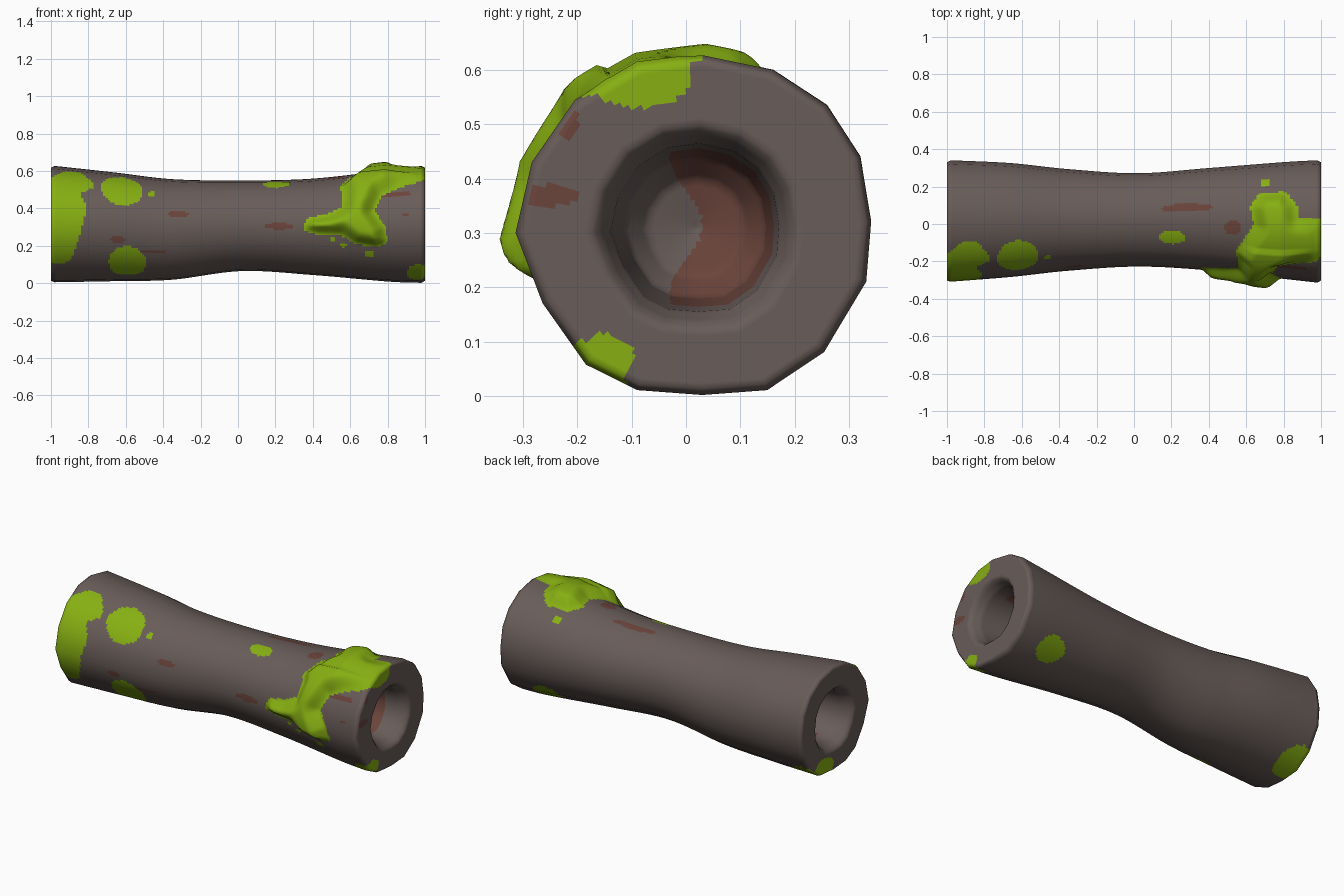
import bpy, bmesh, math
from mathutils import Vector

if "Cube" in bpy.data.objects:
    bpy.data.objects.remove(bpy.data.objects["Cube"])

def material(name, rgb):
    m = bpy.data.materials.new(name)
    m.diffuse_color = (*rgb, 1)
    m.use_nodes = True
    m.node_tree.nodes["Principled BSDF"].inputs["Base Color"].default_value = m.diffuse_color
    return m

BARK, MOSS, RUST = 0, 1, 2
mats = [material("bark", (.138, .107, .098)),
        material("moss_green", (.24, .43, .006)),
        material("rotten_brown", (.145, .058, .044))]

# 16-sided cross-section (y, z) from the front over the top and round the back
SECTION = [(-.315, .3), (-.285, .43), (-.205, .545), (-.09, .612), (.03, .627), (.16, .6),
           (.26, .535), (.322, .44), (.342, .32), (.333, .21), (.255, .08), (.15, .01),
           (.03, .001), (-.09, .01), (-.185, .057), (-.265, .17)]
SECTION = [Vector(((y - .0175) / .329, (z - .314) / .314)) for y, z in SECTION]
SUB = 10
unit = []
for i, p in enumerate(SECTION):
    q = SECTION[(i + 1) % 16]
    unit += [p.lerp(q, k / SUB) for k in range(SUB)]
angles = [math.degrees(math.atan2(p[1], -p[0])) for p in unit]
N = len(unit)

# outer stations: x, y min, y max, z min, z max
outer = [(-.98, -.305, .345, .004, .628), (-.66, -.28, .33, .01, .593),
         (-.35, -.247, .297, .018, .557), (.02, -.225, .275, .064, .55),
         (.4, -.245, .303, .043, .56), (.8, -.29, .335, .008, .605),
         (.98, -.31, .345, .001, .628)]
outer = [Vector((x, (a + b) / 2, (c + d) / 2, (b - a) / 2, (d - c) / 2)) for x, a, b, c, d in outer]

# hollow end stations: x, radius
hollow = [(1, .303), (1, .19), (.985, .175), (.94, .155), (.85, .145), (.72, .13), (.67, .09), (.65, .0005)]
right = [Vector((x, .018, .31, r, r)) for x, r in hollow]
left = [Vector((-x, .018, .31, r, r)) for x, r in reversed(hollow)]
for s in (left[-1], right[0]):
    s[1], s[2], s[3], s[4] = .018, .315, .317, .303

def catmull(p, i, t):
    a, b, c, d = (p[max(0, min(len(p) - 1, i + k))] for k in (-1, 0, 1, 2))
    return .5 * (2 * b + (c - a) * t + (2 * a - 5 * b + 4 * c - d) * t * t + (3 * b - a - 3 * c + d) * t ** 3)

rings = []                      # (station, is_outer)
def straight(p, step, is_outer=False):
    for a, b in zip(p, p[1:]):
        n = max(1, round(math.hypot(b[0] - a[0], b[3] - a[3]) / step))
        rings.extend((a.lerp(b, k / n), is_outer) for k in range(n))
straight(left, .0125)
straight([left[-1], outer[0]], .0125, True)
for i in range(len(outer) - 1):
    n = round((outer[i + 1][0] - outer[i][0]) / .0115)
    rings.extend((catmull(outer, i, k / n), True) for k in range(n))
straight([outer[-1], right[0]], .0125, True)
straight(right, .0125)
rings.append((right[-1], False))

# moss outlines in (x, angle above the front in degrees)
big_moss = [(.35, 3), (.38, 12), (.48, 15), (.55, 22), (.56, 40), (.54, 52), (.58, 66), (.64, 84),
            (.62, 103), (.67, 117), (.8, 119), (.87, 107), (.88, 92), (1.02, 92), (1.02, 56),
            (.97, 47), (.86, 42), (.77, 34), (.73, 16), (.79, 0), (.8, -18), (.74, -24),
            (.62, -20), (.55, -10), (.42, -9), (.36, -5)]
end_moss = [(-1.02, -43), (-.9, -42), (-.86, -20), (-.84, -5), (-.82, 10), (-.81, 22), (-.85, 35),
            (-.78, 43), (-.78, 53), (-.84, 68), (-.92, 68), (-1.02, 52)]
# spots: x, angle, half length, half angle
moss_spots = [(-.62, 46, .11, 22), (-.46, 43, .02, 4), (-.59, -41, .1, 20), (.205, 67, .07, 9),
              (.96, -56, .06, 12), (.7, 130, .025, 5), (.7, -32, .027, 4), (.51, -16, .015, 3),
              (.56, -22, .02, 2.5), (.76, -129, .09, 15), (-.95, -117, .1, 21)]
rust_spots = [(-.32, 18, .055, 4), (-.64, -14, .038, 4), (-.46, -27, .075, 2), (.22, 0, .075, 4),
              (.85, 34, .08, 3), (.9, 10, .03, 1), (.28, 103, .14, 5), (.53, 80, .045, 8)]
# spots on the cut ends: side, y, z, half width, half height
end_spots = [(1, -.085, .585, .095, .057, MOSS), (1, -.15, .07, .055, .045, MOSS),
             (-1, .12, .05, .09, .06, MOSS), (1, -.25, .368, .052, .02, RUST), (1, -.22, .5, .025, .024, RUST)]
DEG = .3 * math.pi / 180

def depth_inside(poly, x, a):
    """Distance to the outline for points inside it, otherwise 0."""
    inside, best, pv = False, 9, Vector((x, a * DEG))
    for (x0, a0), (x1, a1) in zip(poly, poly[1:] + poly[:1]):
        if (a0 > a) != (a1 > a) and x < x0 + (a - a0) * (x1 - x0) / (a1 - a0):
            inside = not inside
        p, e = Vector((x0, a0 * DEG)), Vector((x1 - x0, (a1 - a0) * DEG))
        t = max(0, min(1, (pv - p).dot(e) / e.dot(e)))
        best = min(best, (pv - p - t * e).length)
    return best if inside else 0

def in_spot(x, y, cx, cy, hx, hy):
    return ((x - cx) / hx) ** 2 + ((y - cy) / hy) ** 2 < 1

# raised moss thickness
def lift(x, a):
    if x < .34 or not -30 < a < 122:
        return 0
    t = min(1, depth_inside(big_moss, x, a) / .085)
    return .062 * t * t * (3 - 2 * t) * max(.15, min(1, (1.0 - x) / .22)) * (1 if a < 60 else .75)

# log body: round positions first for smooth normals, then faceted ones
round_co, flat_co = [], []
for s, is_outer in rings:
    for p, a in zip(unit, angles):
        h = lift(s[0], a) if is_outer else 0
        d = p.normalized()
        for target, q in ((round_co, d), (flat_co, p)):
            target.append((s[0], s[1] + q[0] * s[3] + d[0] * h, s[2] + q[1] * s[4] + d[1] * h))

faces, colours = [], []
for i in range(len(rings) - 1):
    x = (rings[i][0][0] + rings[i + 1][0][0]) / 2
    is_outer = rings[i][1]
    for j in range(N):
        k = (j + 1) % N
        f = (i * N + j, (i + 1) * N + j, (i + 1) * N + k, i * N + k)
        faces.append(f)
        c = BARK
        y = (flat_co[f[0]][1] + flat_co[f[2]][1]) / 2
        z = (flat_co[f[0]][2] + flat_co[f[2]][2]) / 2
        if is_outer:
            a = math.degrees(math.atan2(unit[j][1] + unit[k][1], -unit[j][0] - unit[k][0]))
            if any(in_spot(x, a, *s) for s in rust_spots):
                c = RUST
            if any(in_spot(x, a, *s) for s in moss_spots) or depth_inside(end_moss, x, a) \
                    or depth_inside(big_moss, x, a):
                c = MOSS
        elif abs(x) > .99:
            for side, cy, cz, hy, hz, col in end_spots:
                if side * x > 0 and in_spot(y, z, cy, cz, hy, hz):
                    c = col
        elif abs(x) < .86 and y > .0 + .03 * math.sin(z * 25):
            c = RUST            # rotten core
        colours.append(c)

mesh = bpy.data.meshes.new("hollow_log")
mesh.from_pydata(round_co, [], faces)
for m in mats:
    mesh.materials.append(m)
mesh.update()
normals = [v.normal.copy() for v in mesh.vertices]
for v, co in zip(mesh.vertices, flat_co):
    v.co = co
mesh.polygons.foreach_set("material_index", colours)
mesh.polygons.foreach_set("use_smooth", [True] * len(faces))
mesh.update()
mesh.normals_split_custom_set_from_vertices(normals)
log = bpy.data.objects.new("hollow_log", mesh)
bpy.context.collection.objects.link(log)
